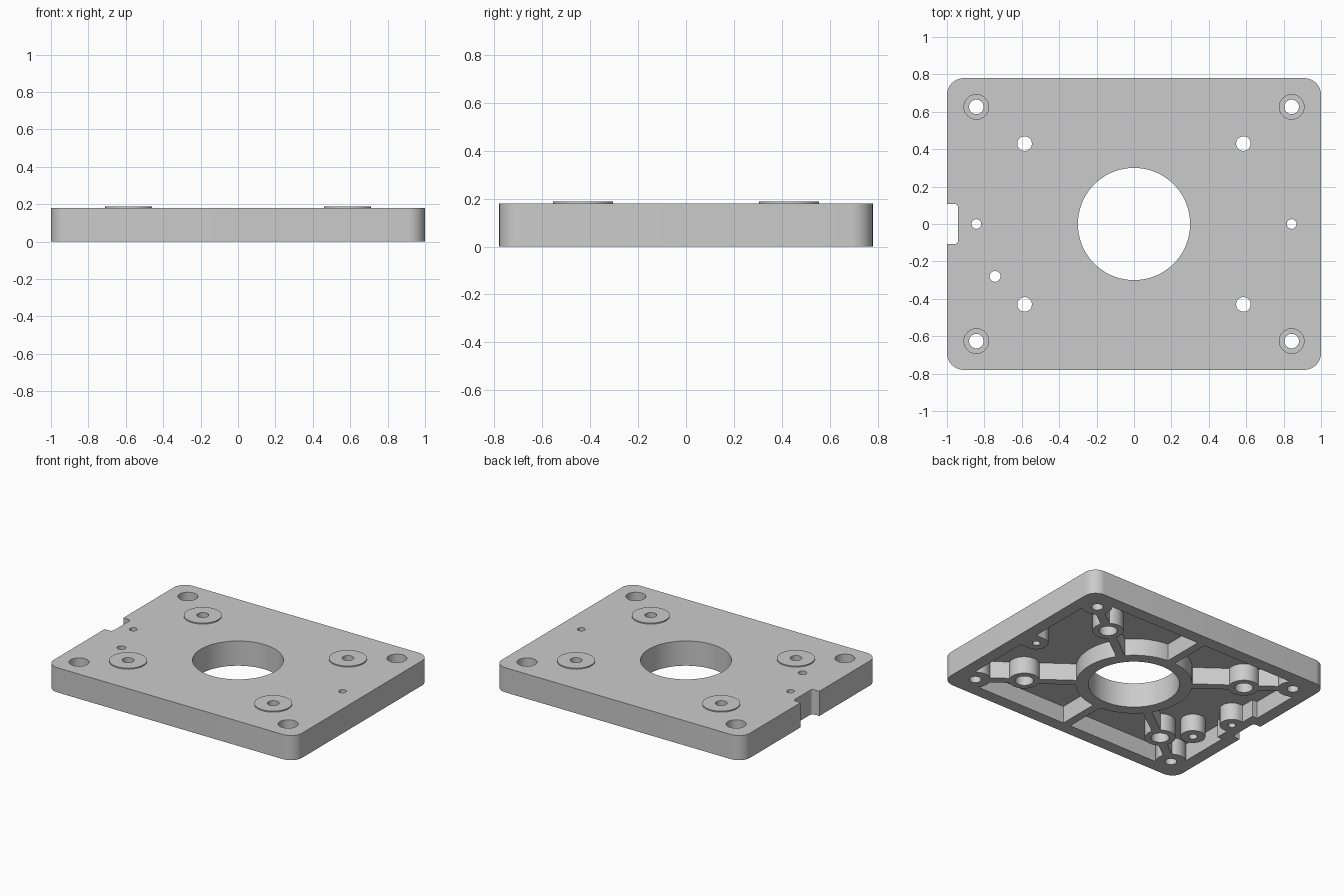
import bpy, bmesh, math
from mathutils import Matrix

if "Cube" in bpy.data.objects:
    bpy.data.objects.remove(bpy.data.objects["Cube"], do_unlink=True)

grey = bpy.data.materials.new("satin grey")
grey.use_nodes = True
colour = (0.6, 0.6, 0.6, 1)
grey.diffuse_color = colour
grey.node_tree.nodes["Principled BSDF"].inputs["Base Color"].default_value = colour

THICK, POCKET, PAD_TOP = 0.18, 0.125, 0.188
LOW, MID = -0.2, 0.1
CORNER, BOSS = (0.843, 0.626), (0.585, 0.43)
PIN_X, SENSOR = 0.843, (-0.743, -0.28)


def add_object(name, bm):
    bmesh.ops.recalc_face_normals(bm, faces=bm.faces)
    mesh = bpy.data.meshes.new(name)
    bm.to_mesh(mesh)
    bm.free()
    mesh.materials.append(grey)
    obj = bpy.data.objects.new(name, mesh)
    bpy.context.collection.objects.link(obj)
    return obj


def slab(name, w, d, z0, z1, radius=0.0, centre=(0, 0), turn=0.0, steps=10):
    """Upright block with rounded vertical edges."""
    bm = bmesh.new()
    bmesh.ops.create_cube(bm, size=1)
    bmesh.ops.scale(bm, vec=(w, d, z1 - z0), verts=bm.verts)
    if radius:
        edges = [e for e in bm.edges if abs(e.verts[0].co.z - e.verts[1].co.z) > 0.01]
        bmesh.ops.bevel(bm, geom=edges, offset=radius, segments=steps,
                        profile=0.5, affect='EDGES')
    bm.transform(Matrix.Translation((*centre, (z0 + z1) / 2)) @ Matrix.Rotation(turn, 4, 'Z'))
    return add_object(name, bm)


def disc(name, radius, z0, z1, centre=(0, 0), sides=48):
    bm = bmesh.new()
    bmesh.ops.create_cone(bm, cap_ends=True, segments=sides, radius1=radius,
                          radius2=radius, depth=z1 - z0)
    bm.transform(Matrix.Translation((*centre, (z0 + z1) / 2)))
    return add_object(name, bm)


def combine(target, tools, operation):
    """Apply each tool to the target as a boolean, then discard it."""
    bpy.context.view_layer.objects.active = target
    for tool in tools:
        mod = target.modifiers.new("shape", 'BOOLEAN')
        mod.object, mod.operation, mod.solver = tool, operation, 'EXACT'
        bpy.ops.object.modifier_apply(modifier=mod.name)
        bpy.data.objects.remove(tool, do_unlink=True)


def mirrored(point):
    return [(sx * point[0], sy * point[1]) for sx in (1, -1) for sy in (1, -1)]


# Plate and the hollow beneath it
plate = slab("mounting_plate", 2, 1.56, 0, THICK, 0.09)
hollow = slab("hollow", 1.82, 1.38, -0.1, POCKET, 0.03)

# Solid features left standing in the hollow: ring, ribs and bosses
top = POCKET + 0.05
keep = [disc("ring", 0.385, LOW, top, sides=96),
        slab("cross_rib", 0.06, 1.6, LOW, top),
        disc("sensor_boss", 0.082, LOW, top, SENSOR),
        slab("notch_wall", 0.16, 0.36, LOW, top, centre=(-0.95, 0))]
for side in (1, -1):
    slope = side * math.atan2(CORNER[1], CORNER[0])
    keep.append(slab("diagonal_rib", 2.1, 0.06, LOW, top, turn=slope))
    keep.append(disc("pin_boss", 0.08, LOW, top, (side * PIN_X, 0)))
    keep.append(slab("pin_web", 0.16, 0.16, LOW, top, centre=(side * 0.92, 0)))
for p in mirrored(BOSS):
    keep.append(disc("boss", 0.102, LOW, top, p))
for p in mirrored(CORNER):
    keep.append(disc("corner_boss", 0.1, LOW, top, p))
combine(hollow, keep, 'DIFFERENCE')
combine(plate, [hollow], 'DIFFERENCE')

# Raised pads on the upper face
combine(plate, [disc("pad", 0.125, THICK - 0.03, PAD_TOP, p) for p in mirrored(BOSS)], 'UNION')

# Bore, notch, screw holes and counterbores
cuts = [disc("bore", 0.3, LOW, 0.4, sides=96),
        slab("notch", 0.2, 0.215, LOW, 0.4, 0.02, (-1.04, 0), steps=4),
        disc("sensor_hole", 0.029, LOW, 0.4, SENSOR, 24)]
for side in (1, -1):
    cuts.append(disc("pin_hole", 0.026, LOW, 0.4, (side * PIN_X, 0), 24))
for p in mirrored(BOSS):
    cuts.append(disc("screw_hole", 0.039, LOW, 0.4, p, 32))
    cuts.append(disc("screw_recess", 0.06, LOW, MID, p))
for p in mirrored(CORNER):
    cuts.append(disc("corner_hole", 0.039, LOW, 0.4, p, 32))
    cuts.append(disc("corner_recess", 0.066, MID - 0.02, 0.4, p))
combine(plate, cuts, 'DIFFERENCE')

# Smooth the round walls, keep the machined edges sharp
bpy.ops.object.select_all(action='DESELECT')
plate.select_set(True)
bpy.context.view_layer.objects.active = plate
bpy.ops.object.shade_smooth_by_angle(angle=math.radians(30))
